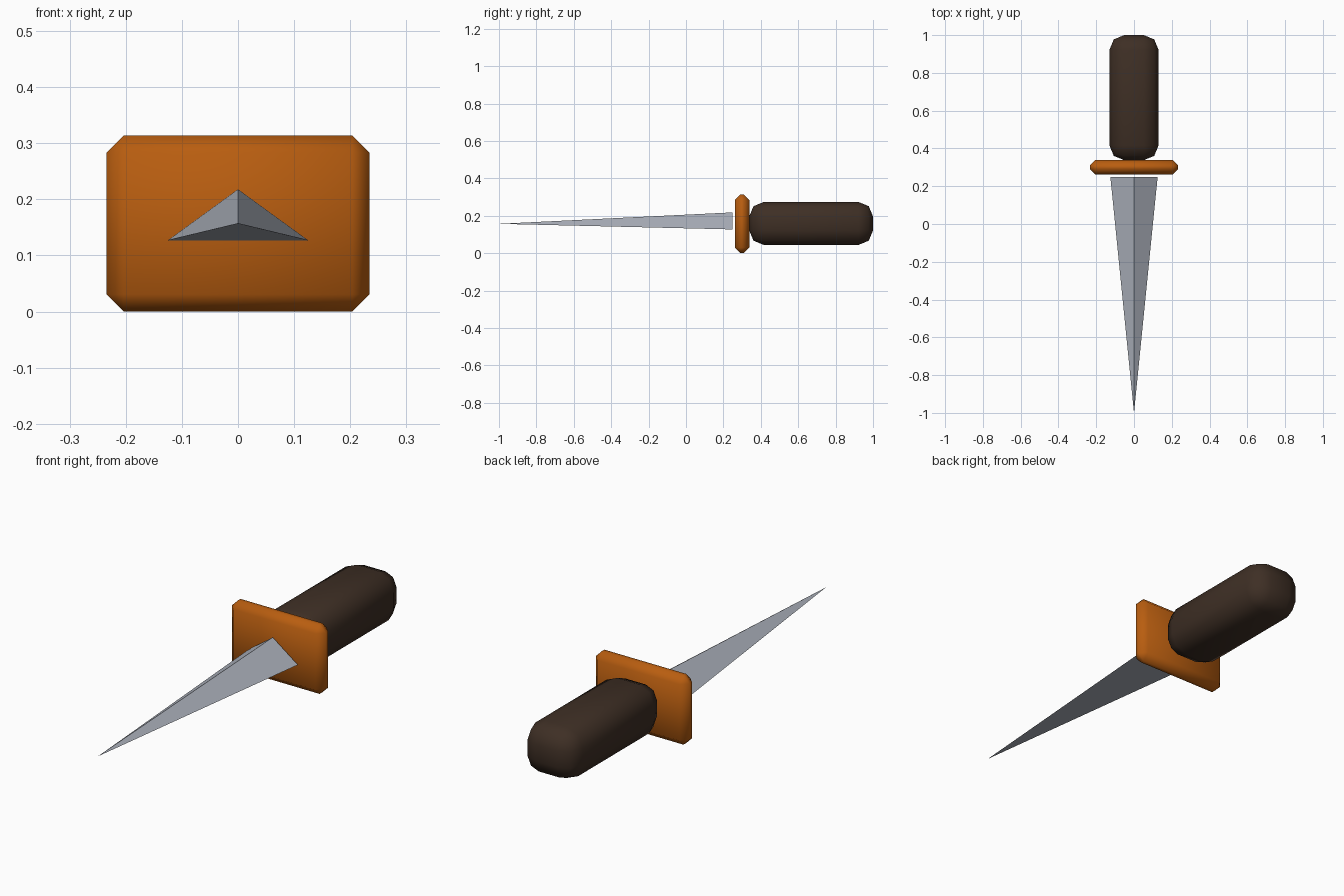
import bpy
import bmesh
from mathutils import Vector

cube = bpy.data.objects.get("Cube")
if cube:
    bpy.data.objects.remove(cube, do_unlink=True)

MID_Z = 0.157


def material(name, rgb):
    mat = bpy.data.materials.new(name)
    mat.use_nodes = True
    mat.diffuse_color = (*rgb, 1)
    mat.node_tree.nodes["Principled BSDF"].inputs["Base Color"].default_value = (*rgb, 1)
    return mat


def add_object(name, bm, mat, smooth):
    bmesh.ops.recalc_face_normals(bm, faces=bm.faces)
    for face in bm.faces:
        face.smooth = smooth
    mesh = bpy.data.meshes.new(name)
    bm.to_mesh(mesh)
    bm.free()
    mesh.materials.append(mat)
    obj = bpy.data.objects.new(name, mesh)
    bpy.context.collection.objects.link(obj)
    return obj


def rounded_box(name, size, center, bevel, segments, mat):
    bm = bmesh.new()
    bmesh.ops.create_cube(bm, size=1)
    bmesh.ops.scale(bm, vec=Vector(size), verts=bm.verts)
    bmesh.ops.translate(bm, vec=Vector(center), verts=bm.verts)
    bmesh.ops.bevel(bm, geom=bm.edges[:], offset=bevel, segments=segments,
                    profile=0.5, affect='EDGES')
    return add_object(name, bm, mat, True)


steel = material("blade steel", (0.42, 0.45, 0.51))
bronze = material("guard orange", (0.48, 0.11, 0.005))
leather = material("grip dark brown", (0.048, 0.028, 0.018))

# Blade: flat-bottomed triangular section tapering to a point
bm = bmesh.new()
base = [bm.verts.new((x, 0.248, z)) for x, z in ((-0.125, 0.127), (0.125, 0.127), (0, 0.218))]
tip = bm.verts.new((0, -1, MID_Z))
bm.faces.new(base)
for i in range(3):
    bm.faces.new((base[i], tip, base[(i + 1) % 3]))
add_object("blade", bm, steel, False)

# Guard plate with chamfered edges
rounded_box("guard", (0.468, 0.078, 0.313), (0, 0.3, MID_Z), 0.03, 1, bronze)

# Grip with rounded edges
rounded_box("grip", (0.26, 0.662, 0.23), (0, 0.669, MID_Z + 0.002), 0.078, 2, leather)
